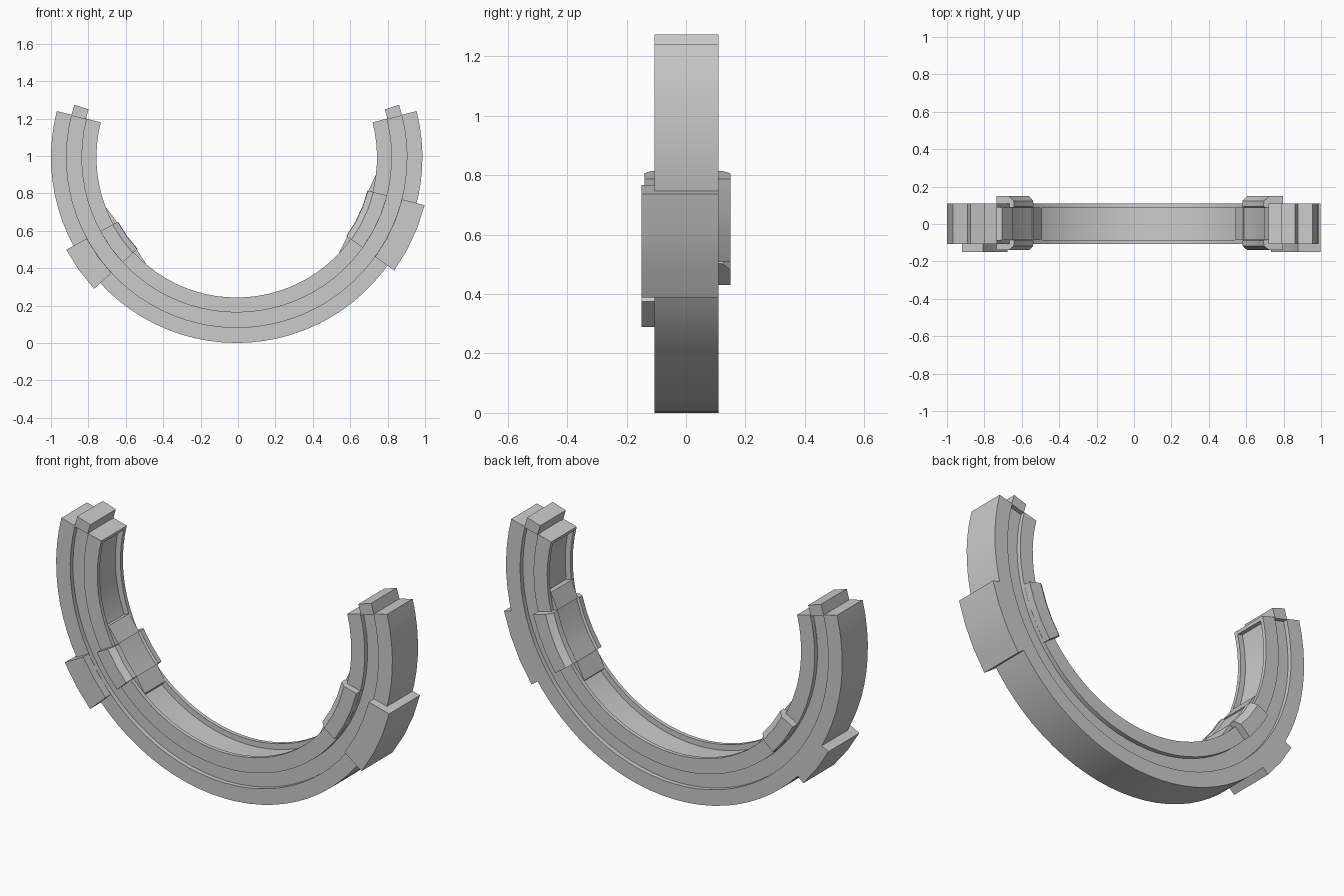
import bpy, bmesh
from math import sin, cos, radians

if "Cube" in bpy.data.objects:
    bpy.data.objects.remove(bpy.data.objects["Cube"])

CX, CZ = -0.007, 0.993          # ring centre in the xz plane
Y0, Y1 = -0.106, 0.11           # front and back faces of the ring


def sweep(name, profile, a0, a1, n, scale_r=None):
    """Sweep a (radius, y) profile around the ring centre from a0 to a1 degrees."""
    bm = bmesh.new()
    rows = []
    for i in range(n + 1):
        a = radians(a0 + (a1 - a0) * i / n)
        rows.append([bm.verts.new((CX + r * cos(a), y, CZ + r * sin(a))) for r, y in profile])
    m = len(profile)
    for p, q in zip(rows, rows[1:]):
        for j in range(m):
            k = (j + 1) % m
            bm.faces.new((p[j], p[k], q[k], q[j]))
    bm.faces.new(rows[0])
    bm.faces.new(rows[-1])
    return finish(name, bm)


def finish(name, bm):
    bmesh.ops.recalc_face_normals(bm, faces=bm.faces)
    mesh = bpy.data.meshes.new(name)
    bm.to_mesh(mesh)
    bm.free()
    ob = bpy.data.objects.new(name, mesh)
    bpy.context.collection.objects.link(ob)
    bpy.ops.object.select_all(action='DESELECT')
    ob.select_set(True)
    bpy.context.view_layer.objects.active = ob
    bpy.ops.object.shade_smooth_by_angle(angle=radians(25))
    return ob


def box(r0, r1, y0, y1):
    return [(r0, y0), (r1, y0), (r1, y1), (r0, y1)]


def wedge(name, a_thin, a_thick):
    """Ramp that rises from the rim to the height of the clip."""
    bm = bmesh.new()
    rows = []
    for a, r in ((a_thin, 0.749), (a_thick, 0.727)):
        t = radians(a)
        rows.append([bm.verts.new((CX + q * cos(t), y, CZ + q * sin(t)))
                     for q, y in box(r, 0.785, -0.085, 0.089)])
    for j in range(4):
        k = (j + 1) % 4
        bm.faces.new((rows[0][j], rows[0][k], rows[1][k], rows[1][j]))
    bm.faces.new(rows[0])
    bm.faces.new(rows[1])
    finish(name, bm)


# Main ring: recessed middle band on both faces, open channel on the inside
g, w = 0.024, 0.021
ring = [(0.993, Y0), (0.993, Y1), (0.91, Y1), (0.91, Y1 - g), (0.83, Y1 - g), (0.83, Y1),
        (0.75, Y1), (0.75, Y1 - w), (0.78, Y1 - w), (0.78, Y0 + w), (0.75, Y0 + w), (0.75, Y0),
        (0.83, Y0), (0.83, Y0 + g), (0.91, Y0 + g), (0.91, Y0)]
sweep("ring_body", ring, 165.6, 374.4, 48)

# End tabs and walls closing the channel
for side, end, s in (("left", 165.6, -1), ("right", 374.4, 1)):
    sweep(side + "_end_tab", box(0.832, 0.912, Y0, Y1), end - s * 0.3, end + s * 3.5, 1)
    sweep(side + "_channel_end", box(0.75, 0.785, Y0 + 0.005, Y1 - 0.005), end - s * 1.4, end, 1)

# Outer pads and inner clips with chamfered lips
clip = [(0.83, -0.14), (0.755, -0.14), (0.724, -0.118), (0.722, -0.088), (0.734, -0.083),
        (0.734, 0.088), (0.722, 0.093), (0.724, 0.124), (0.755, 0.15), (0.83, 0.15)]
for side, a0, a1, n in (("left", 208.5, 222.7, 2), ("right", 324.3, 345.7, 3)):
    sweep(side + "_outer_pad", box(0.912, 1.037, -0.15, Y1), a0, a1, n)
    sweep(side + "_inner_clip", clip, a0, a1, n)
    wedge(side + "_lower_ramp" if side == "right" else side + "_upper_ramp", a0 - 7.5, a0)
    wedge(side + "_upper_ramp" if side == "right" else side + "_lower_ramp", a1 + 7, a1)
